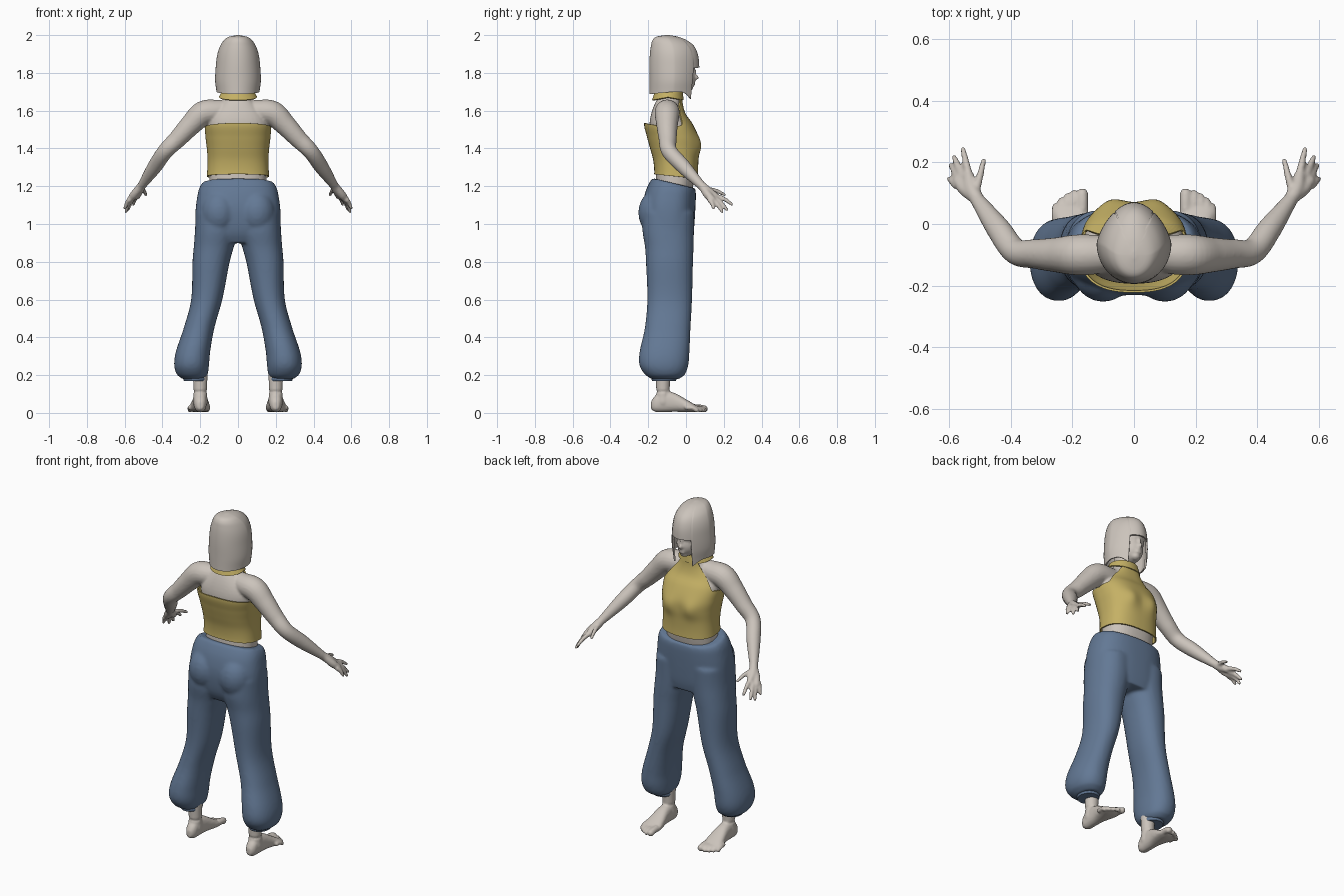
import bpy, bmesh, math
from mathutils import Vector, Matrix

if "Cube" in bpy.data.objects:
    bpy.data.objects.remove(bpy.data.objects["Cube"])


def material(name, rgb):
    m = bpy.data.materials.new(name)
    m.use_nodes = True
    m.diffuse_color = (*rgb, 1)
    bsdf = m.node_tree.nodes["Principled BSDF"]
    bsdf.inputs["Base Color"].default_value = (*rgb, 1)
    bsdf.inputs["Roughness"].default_value = 0.8
    return m


SKIN = material("warm grey", (0.60, 0.55, 0.50))
YELLOW = material("mustard yellow", (0.56, 0.44, 0.13))
BLUE = material("denim blue", (0.125, 0.19, 0.30))


# ---- helpers ----
def sample(rows, t):
    """Smoothly interpolate rows (key, values...) at key t; keys ascend."""
    t = min(max(t, rows[0][0]), rows[-1][0])
    i = next(k for k in range(len(rows) - 1) if t <= rows[k + 1][0])

    def slope(k, c):
        a, b = rows[max(k - 1, 0)], rows[min(k + 1, len(rows) - 1)]
        return (b[c] - a[c]) / (b[0] - a[0])
    a, b = rows[i], rows[i + 1]
    h = b[0] - a[0]
    u = (t - a[0]) / h
    return [(2*u**3 - 3*u*u + 1) * a[c] + (u**3 - 2*u*u + u) * h * slope(i, c)
            + (3*u*u - 2*u**3) * b[c] + (u**3 - u*u) * h * slope(i + 1, c)
            for c in range(1, len(a))]


def oval(ang, x0, x1, y0, y1, p=2.0):
    """Point on a squared-off oval filling the given box."""
    c, s = math.cos(ang), math.sin(ang)
    k = (abs(c)**p + abs(s)**p) ** (-1 / p)
    return (x0 + x1) / 2 + (x1 - x0) / 2 * c * k, (y0 + y1) / 2 + (y1 - y0) / 2 * s * k


def angles(n):
    return [2 * math.pi * i / n for i in range(n)]


def loft(bm, rings, caps=True):
    vs = [[bm.verts.new(p) for p in r] for r in rings]
    n = len(vs[0])
    for a, b in zip(vs, vs[1:]):
        for i in range(n):
            j = (i + 1) % n
            bm.faces.new((a[i], a[j], b[j], b[i]))
    if caps:
        bm.faces.new(vs[0])
        bm.faces.new(vs[-1])


def stack(bm, rows, steps=24, p=2.0, n=40, tilt=None):
    """Loft upright sections (z, x0, x1, y0, y1)."""
    rings = []
    for k in range(steps + 1):
        z = rows[0][0] + (rows[-1][0] - rows[0][0]) * k / steps
        pts = [oval(a, *sample(rows, z), p) for a in angles(n)]
        rings.append([(x, y, z + (tilt(y, z) if tilt else 0)) for x, y in pts])
    loft(bm, rings)


def tube(bm, path, n=16, side=1):
    """Limb through (x, y, z, radius) points with rounded ends."""
    rows = [(i, *p) for i, p in enumerate(path)]
    m = 6 * (len(path) - 1)
    s = [sample(rows, i * (len(path) - 1) / m) for i in range(m + 1)]
    rings = []
    for i, (x, y, z, r) in enumerate(s):
        d = Vector(s[min(i + 1, m)][:3]) - Vector(s[max(i - 1, 0)][:3])
        q = d.to_track_quat('Z', 'Y')
        rings.append([Vector((x, y, z)) + q @ Vector((r*math.cos(a), r*math.sin(a), 0))
                      for a in angles(n)])
    flip = Vector((side, 1, 1))
    loft(bm, [[p * flip for p in r] for r in rings])
    for e in (s[0], s[-1]):
        ball(bm, Vector(e[:3]) * flip, (e[3],) * 3)


def ball(bm, c, size, rot=Matrix()):
    bmesh.ops.create_uvsphere(bm, u_segments=20, v_segments=12, radius=1,
                              matrix=Matrix.Translation(c) @ rot @ Matrix.Diagonal((*size, 1)))


def finish(name, bm, mat, voxel=0, smooth=4, thick=0):
    bmesh.ops.recalc_face_normals(bm, faces=bm.faces)
    me = bpy.data.meshes.new(name)
    bm.to_mesh(me)
    bm.free()
    ob = bpy.data.objects.new(name, me)
    bpy.context.collection.objects.link(ob)
    bpy.ops.object.select_all(action='DESELECT')
    ob.select_set(True)
    bpy.context.view_layer.objects.active = ob
    me.materials.append(mat)
    if voxel:
        mod = ob.modifiers.new("fuse", 'REMESH')
        mod.mode, mod.voxel_size = 'VOXEL', voxel
        mod = ob.modifiers.new("soften", 'SMOOTH')
        mod.factor, mod.iterations = 0.5, smooth
    if thick:
        mod = ob.modifiers.new("thickness", 'SOLIDIFY')
        mod.thickness, mod.offset = thick, -1
    for mod in list(ob.modifiers):
        bpy.ops.object.modifier_apply(modifier=mod.name)
    bpy.ops.object.shade_smooth_by_angle(angle=math.radians(50))
    return ob


# ---- upper body: torso, neck, head, arms and hands fused together ----
TORSO = [(1.12, .150, -.165, .02), (1.24, .150, -.16, .045), (1.32, .150, -.16, .05),
         (1.40, .155, -.175, .06), (1.46, .162, -.19, .055), (1.53, .162, -.193, .02),
         (1.58, .14, -.185, -.012), (1.63, .10, -.168, -.027), (1.67, .066, -.148, -.03),
         (1.71, .055, -.135, -.03), (1.80, .055, -.13, -.03)]
bm = bmesh.new()
stack(bm, [(z, -w, w, b, f) for z, w, b, f in TORSO], 34, 2.4)
ball(bm, (0, -.055, 1.85), (.085, .105, .115))            # skull
ball(bm, (0, -.022, 1.775), (.062, .070, .075))           # face
ball(bm, (0, .012, 1.722), (.026, .026, .02))             # chin
ball(bm, (0, .048, 1.775), (.012, .02, .014))             # nose tip
ball(bm, (0, .040, 1.80), (.009, .015, .03))              # nose bridge
for dz in (0, .013):
    ball(bm, (0, .036, 1.738 + dz), (.022, .014, .0065))  # lips
for s in (1, -1):
    tube(bm, [(.04, -.09, 1.615, .045), (.11, -.098, 1.597, .062), (.185, -.1, 1.585, .066),
              (.25, -.1, 1.525, .057), (.32, -.097, 1.45, .048), (.385, -.088, 1.385, .042),
              (.44, -.015, 1.305, .039), (.505, .075, 1.21, .024)], 20, s)
    # palm and fingers
    tube(bm, [(.505, .075, 1.21, .023), (.525, .11, 1.178, .025), (.535, .15, 1.15, .02)], 14, s)
    tube(bm, [(.515, .085, 1.20, .02), (.55, .115, 1.155, .022), (.57, .14, 1.13, .017)], 14, s)
    for x0, y0, z0, x1, y1, z1 in ((.535, .158, 1.148, .554, .242, 1.105),
                                   (.553, .152, 1.138, .583, .217, 1.075),
                                   (.567, .143, 1.128, .593, .190, 1.066),
                                   (.575, .125, 1.128, .599, .146, 1.085),
                                   (.512, .105, 1.185, .487, .205, 1.155)):
        mid = ((x0 + x1) / 2, (y0 + y1) / 2, (z0 + z1) / 2 + .007)
        tube(bm, [(x0, y0, z0, .014), (*mid, .012), (x1, y1, z1, .009)], 10, s)
finish("upper_body", bm, SKIN, .0065, 4)

# ---- feet with ankles and toes ----
FOOT = [(-.185, .185, .215, .02, .06), (-.165, .170, .230, .006, .09),
        (-.12, .165, .235, .004, .115), (-.06, .160, .240, .006, .105),
        (0, .150, .252, .004, .072), (.045, .147, .262, .004, .045), (.07, .155, .25, .008, .03)]
for s, side in ((1, "left"), (-1, "right")):
    bm = bmesh.new()
    rings = []
    for k in range(21):
        y = -.185 + .255 * k / 20
        rings.append([(s * x, y, z) for x, z in
                      (oval(a, *sample(FOOT, y), 2.4) for a in angles(24))])
    loft(bm, rings)
    tube(bm, [(.2, -.12, .06, .04), (.2, -.122, .12, .036), (.2, -.12, .25, .042)], 20, s)
    for x, y, r in ((.167, .097, .019), (.195, .098, .013), (.216, .088, .012),
                    (.236, .074, .012), (.255, .055, .012)):
        tube(bm, [(x, y - .05, .028, r), (x, y - .02, .026, r), (x, y, r + .002, r)], 10, s)
    finish(side + "_foot", bm, SKIN, .0065, 3)

# ---- hair: dome with fringe and long side locks ----
HAIR = [(1.64, .108, -.195, .055), (1.70, .114, -.194, .062), (1.76, .121, -.194, .068),
        (1.84, .117, -.194, .070), (1.90, .109, -.191, .062), (1.945, .093, -.185, .040),
        (1.975, .072, -.176, .000), (1.992, .046, -.155, -.045), (2.0, .006, -.11, -.09)]


def hair_hem(a):
    s = math.sin(a)
    if s > .76:                       # fringe above the face
        return 1.825 + .012 * (s - .76)
    if s > .25:                       # front locks fall to points
        return 1.70 - .04 * ((s - .25) / .51) ** 2
    return 1.70 - .012 * max(0, -s)


bm = bmesh.new()
rings = []
for k in range(37):
    t = 1 - (1 - k / 36) ** 1.6
    ring = []
    for a in angles(120):
        z = hair_hem(a) * (1 - t) + 2.0 * t
        w, b, f = sample(HAIR, z)
        x, y = oval(a, -w, w, b, f, 2.0)
        ring.append((x * (1 - .22 * max(0, math.sin(a))), y, z))   # narrower in front
    rings.append(ring)
loft(bm, rings, False)
bmesh.ops.holes_fill(bm, edges=[e for e in bm.edges
                               if e.is_boundary and e.verts[0].co.z > 1.99], sides=0)
finish("hair", bm, SKIN, thick=.008)

# ---- halter top: low back, front rising to the collar ----
TOP = [(1.22, .168, -.172, .066), (1.28, .163, -.168, .064), (1.34, .161, -.174, .066),
       (1.40, .165, -.19, .070), (1.46, .172, -.206, .066), (1.535, .174, -.222, .032),
       (1.58, .148, -.20, .000), (1.63, .108, -.18, -.016), (1.68, .08, -.16, -.020)]
bm = bmesh.new()
rings = []
for k in range(31):
    t = k / 30
    ring = []
    for a in angles(96):
        s = math.sin(a)
        u = min(max((s - .50) / .36, 0), 1)
        crest = 1.535 - .025 * (1 - abs(s)) + .14 * u * u * (3 - 2 * u)
        z = (1.252 - .012 * s) * (1 - t) + crest * t
        w, b, f = sample(TOP, z)
        x, y = oval(a, -w, w, b, f, 2.5)
        if s > 0:                     # bust
            y += .016 * math.exp(-((abs(x) - .075) / .045)**2 - ((z - 1.415) / .05)**2)
        ring.append((x, y, z))
    rings.append(ring)
loft(bm, rings, False)
finish("halter_top", bm, YELLOW, thick=.007)

# collar around the neck
bm = bmesh.new()
rings = []
for k in range(7):
    t = k / 6
    ring = []
    for a in angles(64):
        x, y = oval(a, -.102 + .018 * t, .102 - .018 * t, -.18 + .016 * t, -.012 - .006 * t)
        ring.append((x, y, 1.672 + .030 * t - .016 * (1 - t) * abs(math.sin(a))))
    rings.append(ring)
loft(bm, rings, False)
finish("collar", bm, YELLOW, thick=.008)

# ---- trousers: hips and two ballooning legs fused together ----
HIPS = [(.90, .19, -.19, .03), (.95, .222, -.215, .040), (1.02, .226, -.228, .046),
        (1.09, .223, -.23, .050), (1.15, .214, -.215, .052), (1.19, .204, -.195, .052),
        (1.215, .188, -.178, .048)]
LEG = [(.18, .180, .295, -.185, -.035), (.20, .162, .322, -.215, -.008),
       (.25, .154, .338, -.246, .012), (.32, .148, .330, -.246, .018),
       (.45, .125, .287, -.218, .024), (.60, .083, .248, -.205, .032),
       (.80, .044, .241, -.212, .037), (.88, .022, .234, -.217, .040),
       (.96, .002, .228, -.23, .042), (1.06, .004, .222, -.23, .045)]
bm = bmesh.new()
stack(bm, [(z, -w, w, b, f) for z, w, b, f in HIPS], 20, 2.5, 56,
      lambda y, z: -.24 * (y + .06) * max(0, (z - 1.08) / .135))
for s in (1, -1):
    rows = [(z, *sorted((s * i, s * o)), b, f) for z, i, o, b, f in LEG]
    stack(bm, rows, 44, 2.2, 40)
    ball(bm, (s * .1, -.155, 1.06), (.098, .098, .12))    # seat
finish("trousers", bm, BLUE, .0095, 6)

# gathered cuffs under the trouser legs
for s, side in ((1, "left"), (-1, "right")):
    bm = bmesh.new()
    x0, x1 = sorted((s * .172, s * .285))
    stack(bm, [(.168, x0, x1, -.178, -.055), (.178, x0 - .004, x1 + .004, -.182, -.05),
               (.20, x0, x1, -.178, -.055)], 8, 2, 32)
    finish(side + "_cuff", bm, BLUE)
